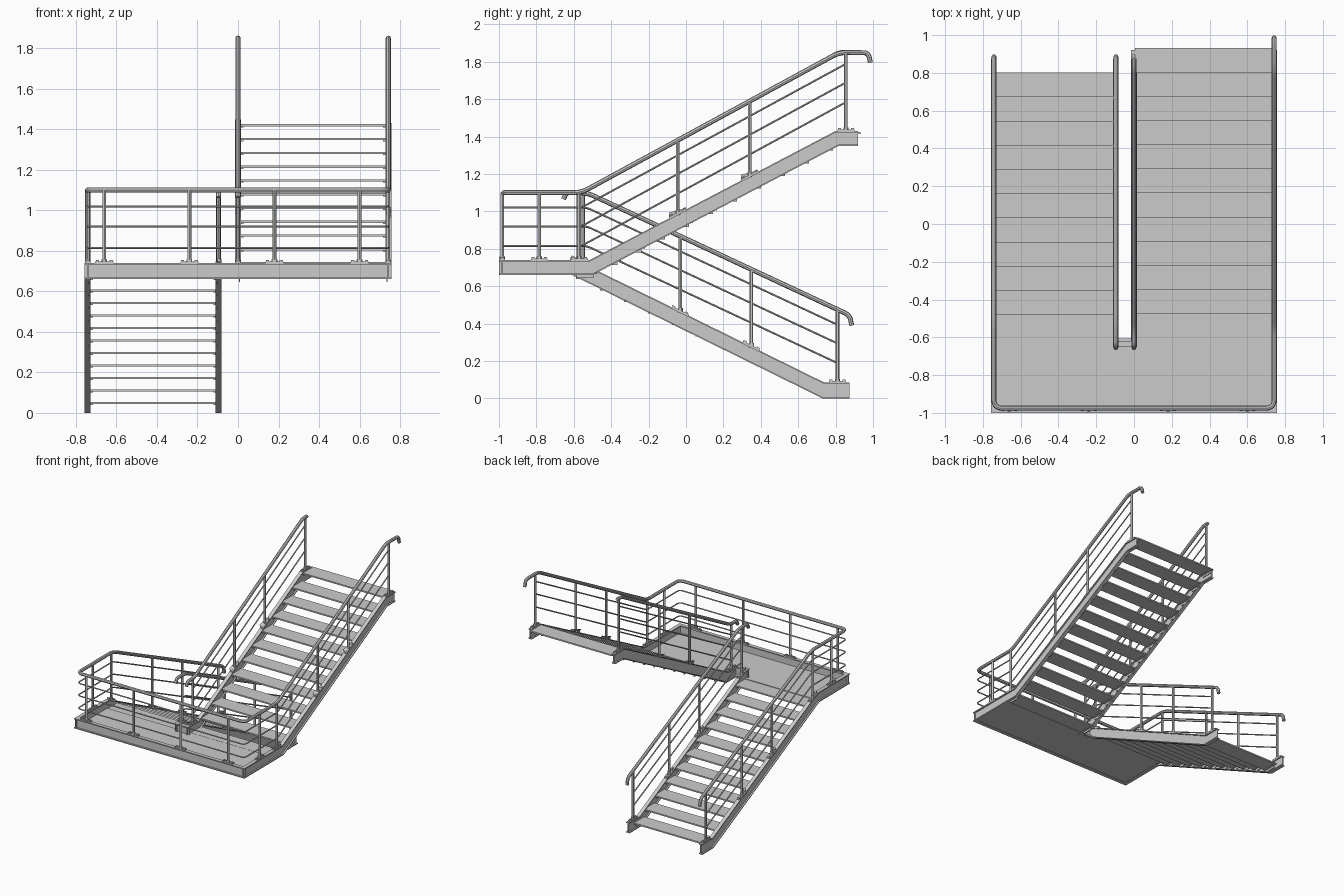
import bpy, bmesh
from mathutils import Vector

if "Cube" in bpy.data.objects:
    bpy.data.objects.remove(bpy.data.objects["Cube"])


def mesh_object(name, bm):
    bmesh.ops.recalc_face_normals(bm, faces=bm.faces)
    me = bpy.data.meshes.new(name)
    bm.to_mesh(me)
    bm.free()
    ob = bpy.data.objects.new(name, me)
    bpy.context.collection.objects.link(ob)
    return ob


def add_box(bm, x0, x1, y0, y1, z0, z1):
    vs = bmesh.ops.create_cube(bm, size=1)["verts"]
    for v in vs:
        v.co = Vector((x0 if v.co.x < 0 else x1, y0 if v.co.y < 0 else y1, z0 if v.co.z < 0 else z1))


def add_prism(bm, outline, x0, x1):
    """Extrude a (y, z) outline along x."""
    f = bm.faces.new([bm.verts.new((x0, y, z)) for y, z in outline])
    ext = bmesh.ops.extrude_face_region(bm, geom=[f])["geom"]
    for v in ext:
        if isinstance(v, bmesh.types.BMVert):
            v.co.x = x1


def stringer(name, x, top, bottom):
    """I-section beam: thin web with a flange along each edge."""
    bm = bmesh.new()
    t, w = 0.008, 0.015
    add_prism(bm, top + bottom[::-1], x - 0.004, x + 0.004)
    add_prism(bm, top + [(y, z - t) for y, z in top[::-1]], x - w, x + w)
    add_prism(bm, bottom + [(y, z + t) for y, z in bottom[::-1]], x - w, x + w)
    return mesh_object(name, bm)


def fillet(points, r):
    """Round the inner corners of a path."""
    pts = [Vector(p) for p in points]
    out = [pts[0]]
    for a, b, c in zip(pts, pts[1:], pts[2:]):
        d = min(r, (a - b).length * 0.48, (c - b).length * 0.48)
        p, q = b + (a - b).normalized() * d, b + (c - b).normalized() * d
        for i in range(7):
            s = i / 6
            out.append(p * (1 - s) ** 2 + b * 2 * s * (1 - s) + q * s * s)
    return out + [pts[-1]]


def tube(name, points, radius, r=0.045):
    cu = bpy.data.curves.new(name, "CURVE")
    cu.dimensions = "3D"
    cu.bevel_depth = radius
    cu.bevel_resolution = 2
    cu.use_fill_caps = True
    pts = fillet(points, r)
    sp = cu.splines.new("POLY")
    sp.points.add(len(pts) - 1)
    for p, co in zip(sp.points, pts):
        p.co = (*co, 1)
    sp.use_smooth = True
    ob = bpy.data.objects.new(name, cu)
    bpy.context.collection.objects.link(ob)
    bpy.ops.object.select_all(action="DESELECT")
    ob.select_set(True)
    bpy.context.view_layer.objects.active = ob
    bpy.ops.object.convert(target="MESH")
    bpy.ops.object.shade_smooth_by_angle()


# Stringer centre lines
XO, XL, XU = 0.742, -0.096, 0.0


def along(path, y):
    for (y0, z0), (y1, z1) in zip(path, path[1:]):
        if min(y0, y1) <= y <= max(y0, y1):
            return z0 + (z1 - z0) * (y - y0) / (y1 - y0)


# Sloping stringers, outer ones run on as landing sides
def low_top(e): return [(0.875, 0.085), (0.74, 0.085), (-0.59, 0.74), (e, 0.74)]
def low_bot(e): return [(0.875, 0), (0.73, 0), (-0.61, 0.66), (e, 0.66)]
def up_top(s): return [(s, 0.74), (-0.515, 0.74), (0.80, 1.43), (0.92, 1.43)]
def up_bot(s): return [(s, 0.66), (-0.50, 0.66), (0.815, 1.35), (0.92, 1.35)]


stringer("lower_outer_stringer", -XO, low_top(-1), low_bot(-1))
stringer("lower_inner_stringer", XL, low_top(-0.65), low_bot(-0.65))
stringer("upper_inner_stringer", XU, up_top(-0.65), up_bot(-0.65))
stringer("upper_outer_stringer", XO, up_top(-1), up_bot(-1))

# Landing cross beams: front edge and short link between inner stringers
for name, xa, xb, y in (("landing_front_beam", -0.757, 0.757, -0.985),
                        ("landing_link_beam", XL - 0.015, XU + 0.015, -0.635)):
    bm = bmesh.new()
    add_box(bm, xa, xb, y - 0.004, y + 0.004, 0.66, 0.74)
    add_box(bm, xa, xb, y - 0.015, y + 0.015, 0.66, 0.668)
    add_box(bm, xa, xb, y - 0.015, y + 0.015, 0.732, 0.74)
    mesh_object(name, bm)

# Landing floor, sunk between the beams
bm = bmesh.new()
add_box(bm, -XO, XO, -0.985, -0.605, 0.663, 0.676)
mesh_object("landing_floor", bm)


# Treads with small angle brackets at each end
def treads(name, xa, xb, steps):
    bm, br = bmesh.new(), bmesh.new()
    for y0, y1, z in steps:
        add_box(bm, xa, xb, y0, y1, z - 0.011, z)
        for x0, x1 in ((xa, xa + 0.022), (xb - 0.022, xb)):
            add_box(br, x0, x1, y0 + 0.02, y1 - 0.02, z - 0.016, z - 0.011)
        for x0, x1 in ((xa, xa + 0.006), (xb - 0.006, xb)):
            add_box(br, x0, x1, y0 + 0.02, y1 - 0.02, z - 0.032, z - 0.011)
    mesh_object(name + "_treads", bm)
    mesh_object(name + "_tread_brackets", br)


treads("lower", -XO + 0.004, XL - 0.004,
       [(0.672 - 0.128 * k, 0.802 - 0.128 * k, 0.054 + 0.0617 * k) for k in range(11)])
treads("upper", XU + 0.004, XO - 0.004,
       [(-0.605 + 0.128 * k, -0.475 + 0.128 * k, 0.677 + 0.068 * k) for k in range(12)])

# Handrails
low_rail = [(0.83, 0.465), (-0.53, 1.10), (-1, 1.10)]
up_rail = [(-1, 1.10), (-0.56, 1.10), (0.82, 1.85), (0.95, 1.85)]
low_hook = [(0.886, 0.39), (0.875, 0.445)]


def at(x, pts, dz=0):
    return [(x, y, z + dz) for y, z in pts]


tube("outer_handrail",
     at(-XO, low_hook + [(-0.53, 1.10), (-0.975, 1.10)])
     + at(XO, [(-0.975, 1.10), (-0.56, 1.10), (0.82, 1.85), (0.975, 1.848), (0.986, 1.795)]), 0.013)
tube("lower_inner_handrail",
     at(XL, low_hook + [(-0.53, 1.10), (-0.64, 1.10), (-0.655, 1.065)]), 0.013)
tube("upper_inner_handrail",
     at(XU, [(-0.655, 1.065), (-0.64, 1.10), (-0.56, 1.10), (0.82, 1.85), (0.875, 1.85)]), 0.013)

# Thin infill rails below the handrails
for i, d in enumerate((0.08, 0.18, 0.285)):
    low = [(0.81, 0.474), (-0.53, 1.10)]
    up = [(-0.56, 1.10), (0.855, 1.869)]
    tube(f"outer_infill_rail_{i}", at(-XO, low + [(-0.978, 1.10)], -d)
         + at(XO, [(-0.978, 1.10)] + up, -d), 0.005, 0.03)
    tube(f"lower_inner_infill_rail_{i}", at(XL, low + [(-0.57, 1.10)], -d), 0.005, 0.02)
    tube(f"upper_inner_infill_rail_{i}", at(XU, [(-0.575, 1.10)] + up, -d), 0.005, 0.01)

# Posts with base collars: (x, y, base z, top z)
spots = []
for x, ys in ((-XO, (-0.785, -0.55, -0.03, 0.35, 0.81)), (XL, (-0.57, -0.03, 0.35, 0.81))):
    spots += [(x, y, along(low_top(-1), y), along([(0.9, 0.432)] + low_rail[1:], y)) for y in ys]
for x, ys in ((XO, (-0.785, -0.57, -0.045, 0.34, 0.855)), (XU, (-0.575, -0.045, 0.34, 0.855))):
    spots += [(x, y, along(up_top(-1), y), along(up_rail, y)) for y in ys]
spots += [(x, -0.982, 0.74, 1.10) for x in (-0.66, -0.24, 0.18, 0.6)]

posts, bases = bmesh.new(), bmesh.new()
for x, y, z0, z1 in spots:
    for bm, r, a, b in ((posts, 0.0095, z0 - 0.006, z1), (bases, 0.014, z0 - 0.006, z0 + 0.018)):
        vs = bmesh.ops.create_cone(bm, cap_ends=True, segments=12, radius1=r, radius2=r, depth=b - a)["verts"]
        bmesh.ops.translate(bm, verts=vs, vec=(x, y, (a + b) / 2))
    # Base plate and bolts follow the slope of the beam under the post
    path = low_top(-1) if x < -0.05 else up_top(-1)
    front = y < -0.95
    slope = 0 if front else (along(path, y + 0.01) - along(path, y - 0.01)) / 0.02
    for s0, s1, w, h in ((-0.045, 0.045, 0.014, 0.007), (-0.042, -0.026, 0.008, 0.015), (0.026, 0.042, 0.008, 0.015)):
        n = len(bases.verts)
        if front:
            add_box(bases, x + s0, x + s1, y - w, y + w, z0, z0 + h)
        else:
            add_box(bases, x - w, x + w, y + s0, y + s1, z0, z0 + h)
        bases.verts.ensure_lookup_table()
        for v in bases.verts[n:]:
            v.co.z += slope * (v.co.y - y)
for name, bm in (("railing_posts", posts), ("post_bases", bases)):
    ob = mesh_object(name, bm)
    bpy.context.view_layer.objects.active = ob
    bpy.ops.object.select_all(action="DESELECT")
    ob.select_set(True)
    bpy.ops.object.shade_smooth_by_angle()
